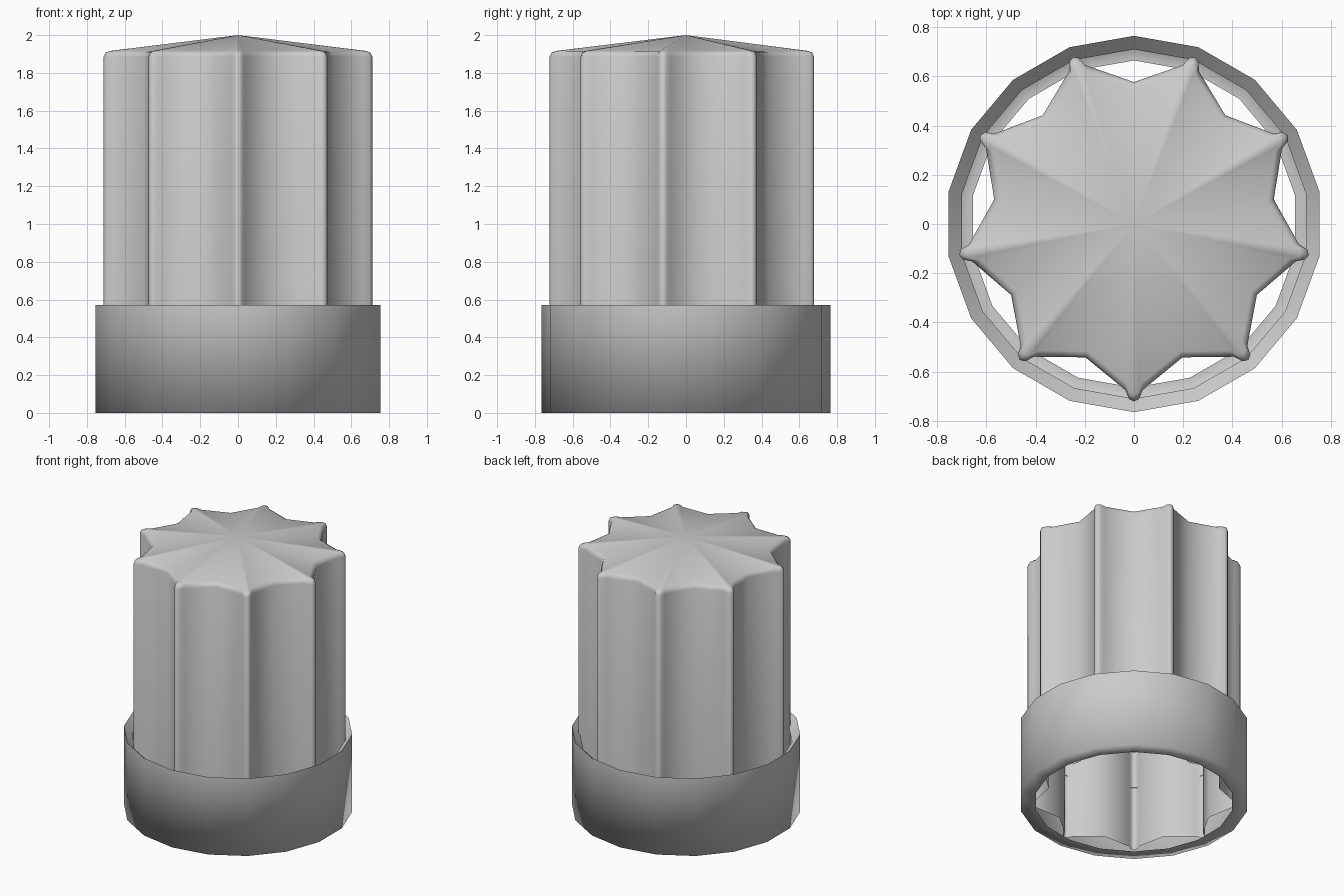
import bpy, bmesh
from math import radians, cos, sin

if "Cube" in bpy.data.objects:
    bpy.data.objects.remove(bpy.data.objects["Cube"])


def loft(name, rings, apex=None):
    """Skin closed rings of points; optional apex point closes the last ring."""
    bm = bmesh.new()
    rows = [[bm.verts.new(p) for p in ring] for ring in rings]
    n = len(rows[0])
    for a, b in zip(rows, rows[1:]):
        for i in range(n):
            j = (i + 1) % n
            bm.faces.new((a[i], a[j], b[j], b[i]))
    if apex:
        tip = bm.verts.new(apex)
        for i in range(n):
            bm.faces.new((rows[-1][i], rows[-1][(i + 1) % n], tip))
    me = bpy.data.meshes.new(name)
    bm.to_mesh(me)
    bm.free()
    ob = bpy.data.objects.new(name, me)
    bpy.context.collection.objects.link(ob)
    bpy.ops.object.select_all(action='DESELECT')
    ob.select_set(True)
    bpy.context.view_layer.objects.active = ob
    bpy.ops.object.shade_smooth_by_angle(angle=radians(95))
    return ob


# Nine-lobed star outline: blunt rounded tips joined by soft valleys
LOBE = [(0.675, -0.035), (0.711, -0.021), (0.722, 0), (0.711, 0.021), (0.675, 0.035)]


def star(scale, z):
    pts = []
    for i in range(9):
        a = radians(-90 + 40 * i)
        for r, t in LOBE:
            pts.append((scale * (r * cos(a) - t * sin(a)),
                        scale * (r * sin(a) + t * cos(a)), z))
        v = a + radians(20)
        pts.append((scale * 0.577 * cos(v), scale * 0.577 * sin(v), z))
    return pts


# Hollow fluted body with chamfered rim and pleated shallow cap
loft("fluted_cap", [star(1, 0.045), star(1, 1.885), star(0.985, 1.907), star(0.955, 1.916)],
     apex=(0, 0, 2.0))

# Eighteen-sided collar shell with turned-in bottom flange and top lip
SECTION = [(0.665, 0.0), (0.765, 0.0), (0.765, 0.57), (0.71, 0.515)]
loft("base_collar", [[(r * cos(radians(20 * i + 10)), r * sin(radians(20 * i + 10)), z)
                      for i in range(18)] for r, z in SECTION])
